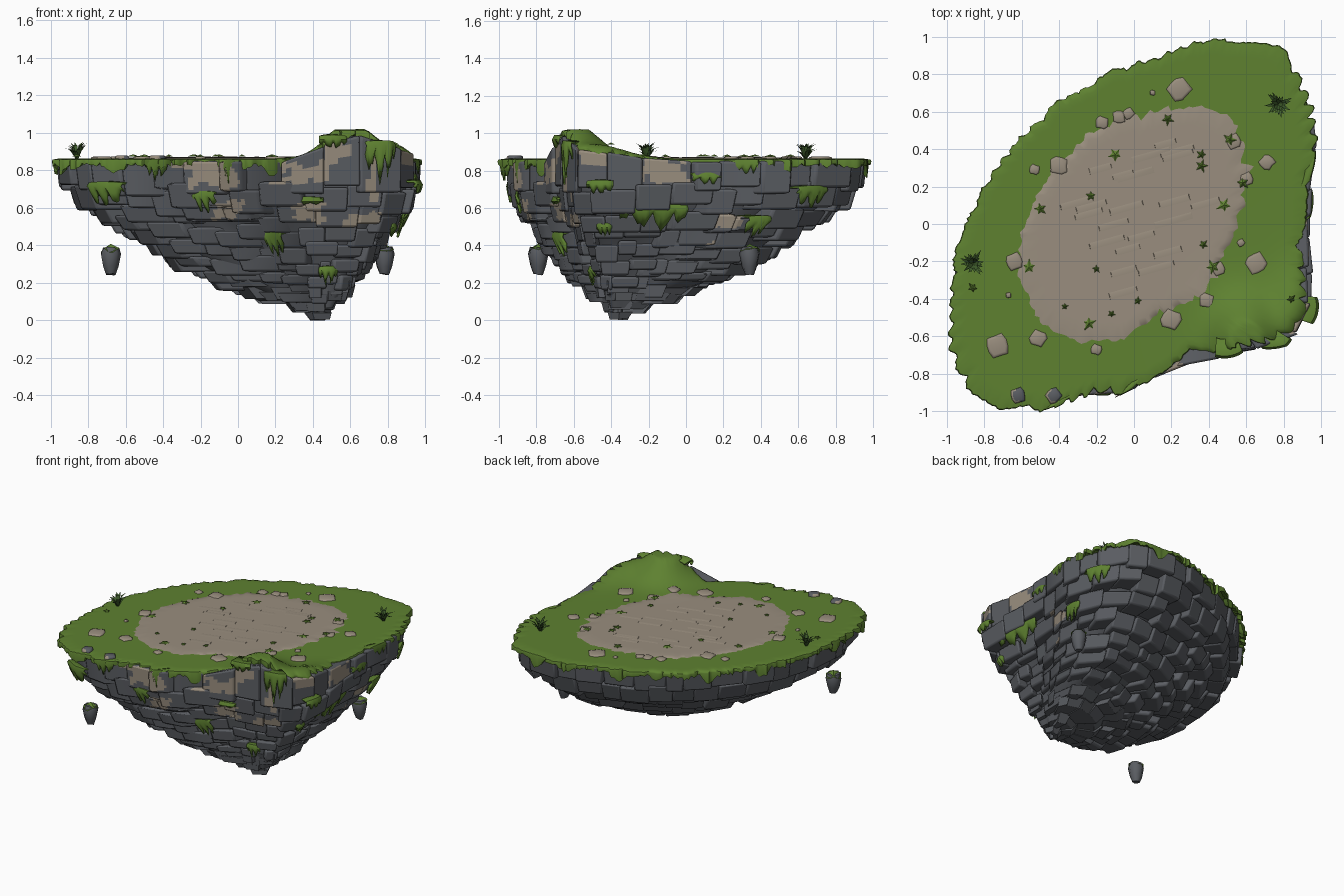
import bpy, bmesh, math, random
from mathutils import Vector, noise

if "Cube" in bpy.data.objects:
    bpy.data.objects.remove(bpy.data.objects["Cube"])

random.seed(7)
U = random.uniform
TAU = math.tau


def mat(name, col):
    m = bpy.data.materials.new(name)
    m.diffuse_color = (*col, 1)
    m.use_nodes = True
    m.node_tree.nodes["Principled BSDF"].inputs["Base Color"].default_value = m.diffuse_color
    return m


STONE = mat("dark stone", (0.103, 0.110, 0.123))
TAN = mat("pale stone", (0.32, 0.27, 0.21))
GRASS = mat("grass", (0.112, 0.22, 0.03))
BLADE = mat("dark blades", (0.05, 0.11, 0.025))


def finish(name, bm, mats, angle=35):
    bmesh.ops.recalc_face_normals(bm, faces=bm.faces[:])
    me = bpy.data.meshes.new(name)
    bm.to_mesh(me)
    bm.free()
    ob = bpy.data.objects.new(name, me)
    bpy.context.collection.objects.link(ob)
    for m in mats:
        me.materials.append(m)
    bpy.ops.object.select_all(action='DESELECT')
    ob.select_set(True)
    bpy.context.view_layer.objects.active = ob
    bpy.ops.object.shade_smooth_by_angle(angle=math.radians(angle))
    return ob


# island outline, counter-clockwise, and the off-centre tip below
OUT = [(.89, -.40), (.87, -.1), (.9, .2), (.95, .4), (.93, .6), (.85, .8), (.77, .92), (.6, .97),
       (.36, .97), (.13, .88), (-.15, .79), (-.4, .64), (-.6, .45), (-.75, .26), (-.87, .05),
       (-.95, -.2), (-.97, -.45), (-.96, -.65), (-.88, -.86), (-.7, -.96), (-.45, -.97),
       (-.2, -.87), (-.07, -.88), (.1, -.79), (.3, -.67), (.5, -.64), (.75, -.6), (.87, -.52)]
PATH = [(.56, 0), (.62, .3), (.54, .56), (.38, .64), (.2, .62), (0, .59), (-.2, .52), (-.4, .33), (-.52, .17),
        (-.61, -.05), (-.62, -.3), (-.5, -.55), (-.28, -.64), (-.08, -.63), (.1, -.51), (.38, -.38), (.46, -.22)]
TIP = Vector((.45, -.37))


def along(pts, u):
    """Point at fraction u of the closed outline's length."""
    v = [Vector(p) for p in pts]
    seg = [(v[i - 1], v[i]) for i in range(1, len(v))] + [(v[-1], v[0])]
    d = (u % 1) * sum((b - a).length for a, b in seg)
    for a, b in seg:
        L = (b - a).length
        if d <= L:
            return a.lerp(b, d / L)
        d -= L
    return v[0].copy()


def lookup(tab, z):
    z = min(max(z, tab[-1][0]), tab[0][0])
    for (z1, s1), (z0, s0) in zip(tab, tab[1:]):
        if z >= z0:
            return s0 + (s1 - s0) * (z - z0) / (z1 - z0)


LONG = [(.84, .99), (.72, .97), (.6, .9), (.5, .78), (.4, .67), (.3, .56), (.2, .41), (.12, .24), (.06, .1), (0, .03)]
SHORT = [(.84, 1.12), (.72, 1.15), (.6, 1.02), (.5, .82), (.4, .62), (.3, .46), (.2, .32), (.12, .22), (.06, .15), (0, .08)]


def surf(u, z, extra=0.0, k=1.0):
    """Point on the underside shell at outline fraction u and height z."""
    d = along(OUT, u) - TIP
    w = min(max((d.length - .4) / .8, 0), 1)
    s = lookup(SHORT, z) * (1 - w) + lookup(LONG, z) * w
    return TIP + d * s * k + d.normalized() * extra


def hill(x, y):
    a = 1.3 * math.exp(-((x - .6) / .17) ** 2 - ((y + .62) / .2) ** 2)
    return .155 * min(1, a) + .06 * math.exp(-((x - .85) / .1) ** 2 - ((y + .45) / .2) ** 2)


# pale patches: side (0 front, 1 right), position, height, half width, half height
PALE = [(0, -.13, .78, .13, .08), (0, .35, .79, .14, .06), (0, .37, .58, .1, .05), (0, -.06, .58, .07, .05),
        (0, .56, .92, .09, .05), (0, .72, .75, .025, .12), (0, -.3, .84, .08, .03), (1, -.1, .79, .11, .07),
        (1, -.5, .87, .08, .05), (1, -.6, .52, .03, .06), (1, .22, .54, .07, .05), (1, .13, .4, .03, .03)]


def is_pale(q):
    wob = .45 * noise.noise(q * 9) + .3 * noise.noise(q * 20)
    for side, p, z, w, h in PALE:
        if (q.y < -.45 and q.x < .8) if side == 0 else q.x > .55 and q.y > -.62:
            if max(abs(q[side] - p) / w, abs(q.z - z) / h) < .88 + wob * 1.3:
                return True
    return False


# ---- stone blocks in rows, stepping inward to the tip
def blocks(name, rows, first, clamp):
    bm = bmesh.new()
    for r, (zt0, zb0) in enumerate(zip(rows, rows[1:]), first):
        zm0 = (zt0 + zb0) / 2
        ring = [surf(i / 60, zm0) for i in range(60)]
        per = sum((ring[i] - ring[i - 1]).length for i in range(60))
        n = max(5, round(per / max(.11, .19 - r * .01)))
        cuts = [(i + U(-.25, .25) + .5 * (r % 2)) / n for i in range(n)]
        cuts.append(cuts[0] + 1)
        for u0, u1 in zip(cuts, cuts[1:]):
            um = (u0 + u1) / 2
            p = surf(um, zm0)
            # uneven courses, roughest on the steep front and right cliffs
            rough = (p - TIP).length < .75 * lookup(LONG, zm0) + .1
            sh = U(-.03, .03) if 0 < r < 8 else 0
            zt, zb = zt0 + sh, zb0 + (U(-.04, .02) if r == 0 else sh)
            zm = (zt + zb) / 2
            out, dz, dt = U(-.015, .045 if rough else .028), U(-.015, .01), U(-.01, .015)
            V = []
            for z, zz in ((zb, max(0, zb + dz)), (zt, zt + (dt if r else min(dt, 0)))):
                for u in (u0, u1):
                    o = surf(u, z).lerp(surf(u, zm), .6)
                    o += (o - TIP).normalized() * (out if r < 9 else 0)
                    i = surf(u, max(0, zb - .09), 0, .85)
                    h = hill(*along(OUT, u)) * .88 if r == 0 and z == zt else 0
                    V.append((bm.verts.new((*i, zz + h)), bm.verts.new((*o, zz + h))))
            (a, b), (c, d), (e, f), (g, k) = V
            fs = [bm.faces.new(q) for q in ((a, b, d, c), (e, g, k, f), (a, e, f, b),
                                            (c, d, k, g), (b, f, k, d), (a, c, g, e))]
            bmesh.ops.recalc_face_normals(bm, faces=fs)
            # weathered blocks near the front are cut finer so patches can have uneven edges
            if r < 6 and any(is_pale(Vector((*surf(u, z), z))) for u in (u0, um, u1) for z in (zb, zm, zt)):
                es = list({e for f in fs for e in f.edges})
                res = bmesh.ops.subdivide_edges(bm, edges=es, cuts=7, use_grid_fill=True)
                for f in {f for f in res['geom'] if isinstance(f, bmesh.types.BMFace)}:
                    f.material_index = int(is_pale(f.calc_center_median()))
    bev = finish(name, bm, [STONE, TAN], 40).modifiers.new("worn edges", 'BEVEL')
    bev.width, bev.segments, bev.limit_method = .012, 2, 'ANGLE'
    bev.angle_limit = math.radians(40)
    bev.use_clamp_overlap = clamp


ROWS = [.85, .71, .59, .5, .41, .33, .26, .2, .15, .1, .05, 0]
blocks("stone_blocks", ROWS[:8], 0, False)
blocks("tip_blocks", ROWS[7:], 7, True)


# ---- solid core closing the gaps between blocks
bm = bmesh.new()
rings = [[bm.verts.new((*surf(i / 64, z, 0, .92), z + (.015 if z < .8 else -.02))) for i in range(64)]
         for z in ROWS[:-1]]
for A, B in zip(rings, rings[1:]):
    for i in range(64):
        bm.faces.new((A[i - 1], A[i], B[i], B[i - 1]))
bm.faces.new(rings[-1])
finish("stone_core", bm, [STONE])


# ---- turf and worn ground: polar sheets following the hill
def sheet(name, pts, seg, nr, z0, m, rag, skirt):
    bm = bmesh.new()
    edge = []
    for i in range(seg):
        p = along(pts, i / seg)
        edge.append(p * (1 + rag(i / seg, p) / p.length))
    mid = bm.verts.new((0, 0, z0))
    prev = None
    for j in range(1, nr + 1):
        f = j / nr
        row = [bm.verts.new((*(p * f), z0 + hill(*(p * f)) - (.006 if j == nr else 0))) for p in edge]
        for i in range(seg):
            if prev:
                bm.faces.new((prev[i - 1], row[i - 1], row[i], prev[i]))
            else:
                bm.faces.new((mid, row[i - 1], row[i]))
        prev = row
    for k in range(len(skirt(0))):
        row = []
        for i, p in enumerate(edge):
            off, drop = skirt(i)[k]
            q = p + p.normalized() * off
            row.append(bm.verts.new((*q, z0 + hill(*p) - drop)))
        for i in range(seg):
            bm.faces.new((prev[i - 1], row[i - 1], row[i], prev[i]))
        prev = row
    return finish(name, bm, [m], 50)


SEG = 420
drops = []
for i in range(SEG):
    clump = max(0, noise.noise(Vector((i * .12, 2, 0)))) * .13
    drops.append(.024 + clump + U(0, .022))


def scallop(u, p):
    amp = .04 if p.x > .6 or p.y < -.55 else .024
    return amp * abs(math.sin(u * math.pi * 46 + 3 * math.sin(u * 40))) - .008 + U(-.007, .007)


sheet("turf", OUT, SEG, 26, .864, GRASS, scallop,
      lambda i: [(.005, .015), (.003, drops[i]), (-.03, drops[i] * .7)])
sheet("worn_ground", PATH, 170, 12, .869, TAN,
      lambda u, p: .04 * noise.noise(Vector((u * 60, 0, 4))) + .03 * noise.noise(Vector((u * 150, 0, 1))),
      lambda i: [(.004, .012)])


# ---- low slab ridges across the worn ground, each a thin wedge
bm = bmesh.new()
for i in range(30):
    x, y = U(-.42, .42), U(-.45, .48)
    if abs(y - x * .7) > .42:
        continue
    dx = Vector((math.cos(.27), math.sin(.27), 0)) * U(.05, .12)
    c = Vector((x, y, .868 + hill(x, y)))
    n = Vector((-dx.y, dx.x, 0)).normalized() * .05
    up = Vector((0, 0, .0035))
    vs = [bm.verts.new(v) for v in (c - dx, c + dx, c + dx + n, c - dx + n, c + dx * .95 + n * .7 + up,
                                    c - dx * .95 + n * .7 + up)]
    for q in ((0, 3, 2, 1), (0, 1, 4, 5), (1, 2, 4), (0, 5, 3), (2, 3, 5, 4)):
        bm.faces.new([vs[j] for j in q])
finish("slab_ridges", bm, [TAN])


# ---- flat stones set in the turf
def pebble(bm, x, y, r, h, idx=0):
    ph = U(0, 6)
    c = [bm.verts.new((x + r * k * math.cos(a) * q, y + r * k * math.sin(a) * q, .860 + hill(x, y) + z))
         for k, z in ((1.05, 0), (.95, h * .75), (.75, h))
         for a, q in [(t * TAU / 10, 1 + .14 * math.sin(t * TAU / 2.5 + ph) + .06 * math.sin(t * 5.3 + ph))
                      for t in range(10)]]
    for j in (0, 10):
        for i in range(10):
            i2 = (i + 1) % 10
            side = idx and math.cos(i * TAU / 10) > -.2
            bm.faces.new((c[j + i], c[j + i2], c[j + 10 + i2], c[j + 10 + i])).material_index = int(side)
    bm.faces.new(c[20:]).material_index = idx


bm = bmesh.new()
for x, y, r in [(.24, .72, .06), (.1, .7, .015), (-.4, .31, .05), (-.53, .29, .028), (.71, .33, .04),
                (.65, -.21, .055), (.39, -.41, .04), (.2, -.51, .055), (-.51, -.61, .045), (-.73, -.65, .06),
                (.53, .44, .04), (-.17, .54, .035), (-.08, .57, .035), (-.64, -.2, .045), (-.2, -.67, .03),
                (.45, -.24, .035), (.6, .24, .035), (-.67, -.38, .015), (.57, -.1, .02), (-.03, .59, .03)]:
    pebble(bm, x, y, r, .014)
for x in (-.62, -.43):
    pebble(bm, x, -.915, .04, .02, 1)
finish("flat_stones", bm, [TAN, STONE], 60)


# ---- small weed sprigs lying on the ground
bm = bmesh.new()
for x, y in [(-.1, .37), (.18, .56), (.36, .37), (.36, .31), (-.23, .15), (.58, .22), (.51, .45), (-.5, .08),
             (-.56, -.23), (-.2, -.24), (-.37, -.44), (-.12, -.48), (-.24, -.53), (.42, -.23), (.48, .1),
             (.37, -.11), (.02, -.41), (-.86, -.34), (.84, -.4)]:
    r, a0 = U(.02, .042), U(0, 6)
    top = bm.verts.new((x, y, .886 + hill(x, y)))
    star = [bm.verts.new((x + q * math.cos(a0 + i * TAU / 10), y + q * math.sin(a0 + i * TAU / 10),
                          .875 + hill(x, y))) for i in range(10) for q in [r * (U(.7, 1.2) if i % 2 else .45)]]
    for i in range(10):
        bm.faces.new((top, star[i - 1], star[i]))
finish("weed_sprigs", bm, [GRASS])

# ---- two grass tufts with curved blades
for n, (x, y) in enumerate([(-.86, -.21), (.77, .64)]):
    bm = bmesh.new()
    for i in range(22):
        a, L, h = i * TAU / 22 + U(-.2, .2), U(.04, .085), U(.04, .095)
        d, s = Vector((math.cos(a), math.sin(a), 0)), Vector((-math.sin(a), math.cos(a), 0)) * .009
        c = Vector((x, y, .86))
        m, t = c + d * L * .5 + Vector((0, 0, h * .8)), c + d * L + Vector((0, 0, h))
        v = [bm.verts.new(q) for q in (c - s, c + s, m + s, m - s, t)]
        bm.faces.new(v[:4])
        bm.faces.new((v[3], v[2], v[4]))
    finish("grass_tuft_%d" % n, bm, [BLADE])


# ---- moss hanging over block ledges; side 0 = seen from the front, 1 = from the right
def moss(side, pos, z, w, drop):
    best = min((i / 400 for i in range(400)
                if (surf(i / 400, z).y < TIP.y if side == 0 else surf(i / 400, z).x > TIP.x)),
               key=lambda u: abs(surf(u, z)[side] - pos))
    step = max((surf(best + .005, z) - surf(best - .005, z)).length, .003) * 100
    bm = bmesh.new()
    n, cols = 20, []
    for i in range(n):
        f = i / (n - 1)
        u = best + (f - .5) * w / step
        arch = math.sin(math.pi * (.08 + .84 * f)) ** .6
        L = drop * (.25 + .85 * abs(math.sin(f * 10 + pos * 9))) * arch * U(.7, 1.1)
        pts = [(-.06, .014 * arch), (.03, .01 * arch), (.043, -.015), (.04, -.5 * L - .01), (.03, -L - .015)]
        cols.append([bm.verts.new((*surf(u, z + min(0, dz) * .4, o - .03 * (1 - arch)), z + dz))
                     for o, dz in pts])
    for A, B in zip(cols, cols[1:]):
        for j in range(4):
            bm.faces.new((A[j], B[j], B[j + 1], A[j + 1]))
    ob = finish("hanging_moss", bm, [GRASS], 50)
    so = ob.modifiers.new("thickness", 'SOLIDIFY')
    so.thickness = .012


for spec in [(0, -.7, .73, .2, .12), (0, -.17, .68, .12, .09), (0, .22, .71, .16, .04), (0, .36, .65, .18, .02),
             (0, .2, .46, .11, .11), (0, .48, .28, .09, .07), (0, -.03, .85, .1, .12), (0, .75, .95, .16, .18),
             (0, .5, .98, .14, .05), (0, -.42, .85, .12, .08), (1, -.18, .61, .36, .11), (1, -.43, .51, .08, .05),
             (1, .1, .78, .15, .04), (1, .38, .55, .12, .1), (1, .66, .71, .17, .1), (1, -.45, .74, .14, .05),
             (1, .3, .85, .15, .06)]:
    moss(*spec)

# ---- two loose stones floating below the rim, each with a moss cap
for n, (x, y) in enumerate([(-.68, -.79), (.78, .34)]):
    bm = bmesh.new()
    prev = None
    for z, r in ((.245, .026), (.29, .043), (.355, .056), (.39, .045)):
        row = [bm.verts.new((x + r * math.cos(i * TAU / 7 + n), y + r * math.sin(i * TAU / 7 + n),
                             z + U(-.006, .006))) for i in range(7)]
        if prev:
            for i in range(7):
                bm.faces.new((prev[i - 1], row[i - 1], row[i], prev[i]))
        else:
            bm.faces.new(row)
        prev = row
    bm.faces.new(prev)
    finish("floating_stone_%d" % n, bm, [STONE], 60)
    bm = bmesh.new()
    cap = bm.verts.new((x, y, .408))
    rim = [bm.verts.new((x + .053 * math.cos(i * TAU / 14), y + .053 * math.sin(i * TAU / 14),
                         .388 - U(0, .03))) for i in range(14)]
    for i in range(14):
        bm.faces.new((cap, rim[i - 1], rim[i]))
    finish("floating_stone_moss_%d" % n, bm, [GRASS])
